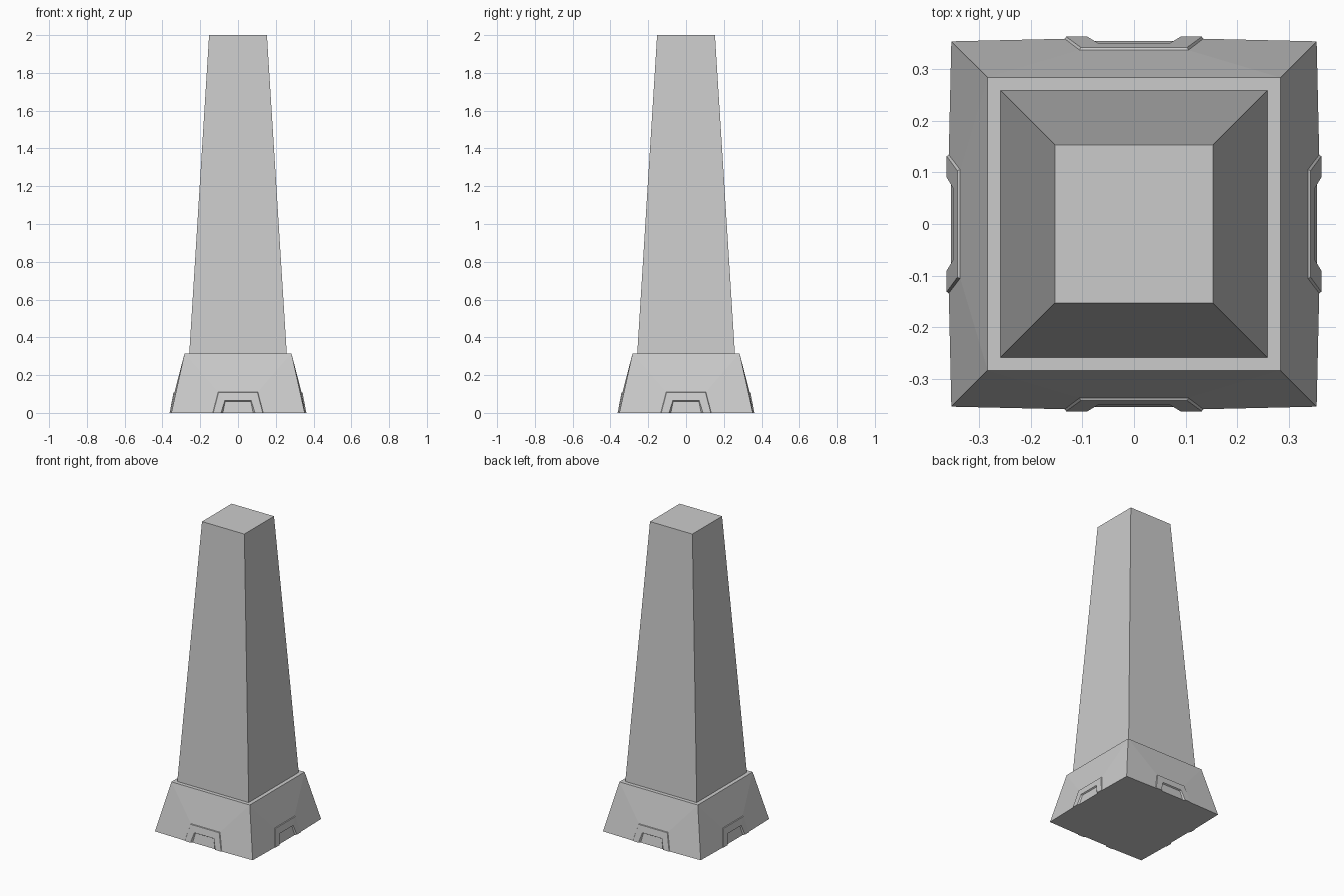
import bpy, bmesh
from math import pi
from mathutils import Matrix

if "Cube" in bpy.data.objects:
    bpy.data.objects.remove(bpy.data.objects["Cube"])

LEDGE_Z = 0.315


def finish(name, bm):
    bmesh.ops.remove_doubles(bm, verts=bm.verts, dist=1e-5)
    bmesh.ops.recalc_face_normals(bm, faces=bm.faces)
    mesh = bpy.data.meshes.new(name)
    bm.to_mesh(mesh)
    bm.free()
    obj = bpy.data.objects.new(name, mesh)
    bpy.context.collection.objects.link(obj)
    return obj


def arch(half_bottom, depth_bottom, half_top, depth_top, z_top):
    """Open trapezoid outline on the front side, left foot to right foot."""
    return [(-half_bottom, -depth_bottom, 0), (-half_top, -depth_top, z_top),
            (half_top, -depth_top, z_top), (half_bottom, -depth_bottom, 0)]


# Nested outlines of one side: wall edge, frame foot, frame front, opening, recess
outlines = [
    arch(0.353, 0.353, 0.283, 0.283, LEDGE_Z),
    arch(0.134, 0.358, 0.105, 0.336, 0.110),
    arch(0.131, 0.362, 0.103, 0.3415, 0.108),
    arch(0.090, 0.362, 0.070, 0.350, 0.065),
    arch(0.080, 0.3535, 0.068, 0.342, 0.060),
]

# Plinth: four identical sides with raised arch frames
bm = bmesh.new()
for i in range(4):
    turn = Matrix.Rotation(i * pi / 2, 3, 'Z')
    rings = [[bm.verts.new(turn @ bm.verts.new(p).co) for p in o] for o in outlines]
    for a, b in zip(rings, rings[1:]):
        for k in range(3):
            bm.faces.new((a[k], a[k + 1], b[k + 1], b[k]))
    bm.faces.new(rings[-1])
    # Ledge around the foot of the shaft
    inner = [bm.verts.new(turn @ bm.verts.new((x, -0.258, LEDGE_Z)).co)
             for x in (-0.258, 0.258)]
    bm.faces.new((rings[0][1], rings[0][2], inner[1], inner[0]))
bmesh.ops.delete(bm, geom=[v for v in bm.verts if not v.link_faces], context='VERTS')
bmesh.ops.remove_doubles(bm, verts=bm.verts, dist=1e-5)
# Underside
rim = [e for e in bm.edges if e.is_boundary and all(v.co.z < 1e-4 for v in e.verts)]
bmesh.ops.contextual_create(bm, geom=rim)
finish("plinth", bm)

# Tapered square shaft
bm = bmesh.new()
bmesh.ops.create_cube(bm, size=2)
for v in bm.verts:
    half, z = (0.153, 2.0) if v.co.z > 0 else (0.258, LEDGE_Z)
    v.co = (v.co.x * half, v.co.y * half, z)
finish("shaft", bm)
